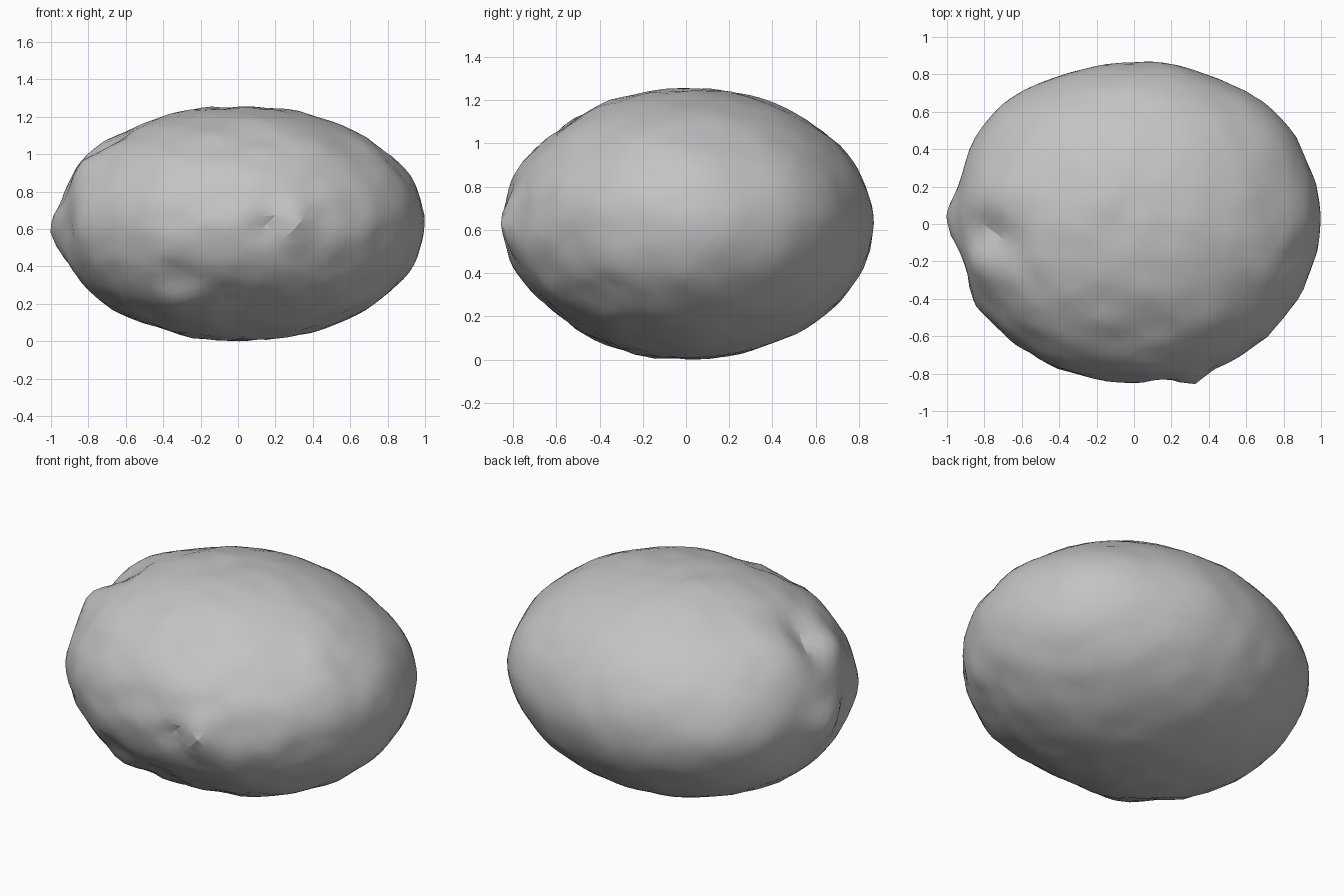
import bpy
import bmesh
import math
from mathutils import Vector, noise

cube = bpy.data.objects.get("Cube")
if cube:
    bpy.data.objects.remove(cube, do_unlink=True)

RADII = Vector((0.99, 0.857, 0.628))
MIDDLE = Vector((0.008, 0.008, 0.628))

# Lumps and hollows: centre, radius, height (negative is a hollow)
FEATURES = [
    ((0.30, -0.82, 0.64), 0.12, 0.045),     # front knob
    ((0.15, -0.84, 0.60), 0.08, -0.045),    # notch beside the knob
    ((0.45, -0.72, 0.45), 0.14, 0.02),      # ridge below the knob
    ((-0.98, 0.03, 0.60), 0.30, -0.03),     # flattened right end
    ((-0.98, 0.03, 0.60), 0.13, 0.05),      # point on the right end
    ((-0.91, -0.24, 0.62), 0.15, -0.03),    # hollow in front of the point
    ((-0.66, -0.08, 1.09), 0.08, -0.025),   # groove, upper end
    ((-0.76, -0.04, 1.02), 0.08, -0.045),   # groove, middle
    ((-0.86, -0.02, 0.92), 0.08, -0.025),   # groove, lower end
    ((-0.82, -0.22, 0.94), 0.10, 0.025),    # groove rim, front
    ((-0.76, 0.18, 1.01), 0.14, 0.025),     # groove rim, back
    ((-0.70, 0.60, 0.62), 0.25, 0.025),     # rear right shoulder
    ((0.76, 0.56, 0.68), 0.22, 0.025),      # rear left shoulder
    ((-0.35, -0.56, 0.20), 0.11, 0.025),    # lower front lump
    ((-0.28, -0.70, 0.33), 0.10, -0.025),   # hollow above the lump
    ((0.0, -0.62, 1.07), 0.25, -0.015),     # upper front slope
    ((0.05, -0.66, 0.22), 0.25, -0.025),    # lower front slope
    ((0.20, 0.85, 0.63), 0.12, 0.01),       # back swelling
]


def relief(p):
    """Outward offset of the surface at point p."""
    h = sum(a * math.exp(-((p - Vector(c)).length / r) ** 2)
            for c, r, a in FEATURES)
    rough = 0.5 + 0.5 * max(0.0, min(1.0, 0.5 - p.y))
    h += 0.016 * rough * noise.noise(p * 6.0 + Vector((3, 1, 7)))
    h += 0.007 * rough * noise.noise(p * 13.0)
    return h


# Rock body: ellipsoid pushed in and out along its normal
bm = bmesh.new()
bmesh.ops.create_icosphere(bm, subdivisions=5, radius=1.0)
for v in bm.verts:
    n = Vector([v.co[i] / RADII[i] for i in range(3)]).normalized()
    p = Vector([v.co[i] * RADII[i] for i in range(3)]) + MIDDLE
    v.co = p + n * relief(p)

# Rest the rock on the ground
lowest = min(v.co.z for v in bm.verts)
bmesh.ops.translate(bm, verts=bm.verts, vec=(0, 0, -lowest))

mesh = bpy.data.meshes.new("rock_body")
bm.to_mesh(mesh)
bm.free()
rock = bpy.data.objects.new("rock_body", mesh)
bpy.context.collection.objects.link(rock)

# Grey stone
stone = bpy.data.materials.new("grey_stone")
stone.use_nodes = True
colour = (0.55, 0.55, 0.55, 1.0)
stone.diffuse_color = colour
bsdf = next(n for n in stone.node_tree.nodes if n.type == 'BSDF_PRINCIPLED')
bsdf.inputs["Base Color"].default_value = colour
bsdf.inputs["Roughness"].default_value = 0.9
mesh.materials.append(stone)

bpy.ops.object.select_all(action='DESELECT')
rock.select_set(True)
bpy.context.view_layer.objects.active = rock
bpy.ops.object.shade_smooth_by_angle(angle=math.radians(25))
